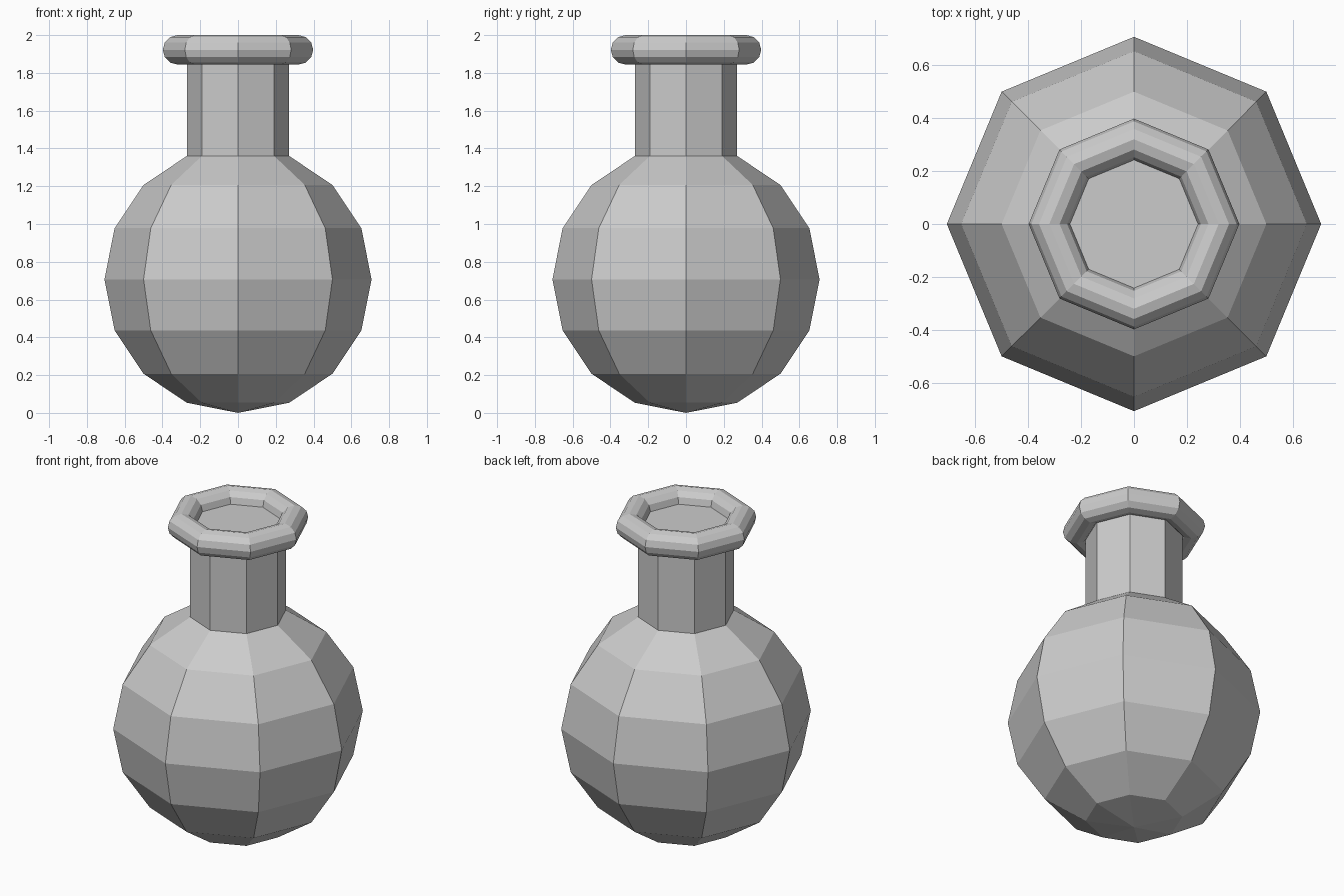
import bpy, bmesh
from mathutils import Matrix

if "Cube" in bpy.data.objects:
    bpy.data.objects.remove(bpy.data.objects["Cube"])

SIDES = 8
R = 0.707          # bulb radius
RIM_Z = 1.922      # centre height of the rim

# Round bulb with its top ring extended upward into the neck
bm = bmesh.new()
bmesh.ops.create_uvsphere(bm, u_segments=SIDES, v_segments=8, radius=R,
                          matrix=Matrix.Translation((0, 0, R)))
pole = max(bm.verts, key=lambda v: v.co.z)
bmesh.ops.delete(bm, geom=[pole], context='VERTS')
opening = [e for e in bm.edges if e.is_boundary]
neck = bmesh.ops.extrude_edge_only(bm, edges=opening)["geom"]
for v in (g for g in neck if isinstance(g, bmesh.types.BMVert)):
    v.co.z = RIM_Z

# Flat surface closing the neck inside the rim
bmesh.ops.contextual_create(bm, geom=[e for e in bm.edges if e.is_boundary])
bmesh.ops.recalc_face_normals(bm, faces=bm.faces)
mesh = bpy.data.meshes.new("flask_body")
bm.to_mesh(mesh)
bm.free()
bpy.context.collection.objects.link(bpy.data.objects.new("flask_body", mesh))

# Rolled rim around the mouth
bpy.ops.mesh.primitive_torus_add(location=(0, 0, RIM_Z), major_segments=SIDES,
                                 minor_segments=12, major_radius=0.32,
                                 minor_radius=0.078)
bpy.context.object.name = "flask_rim"
